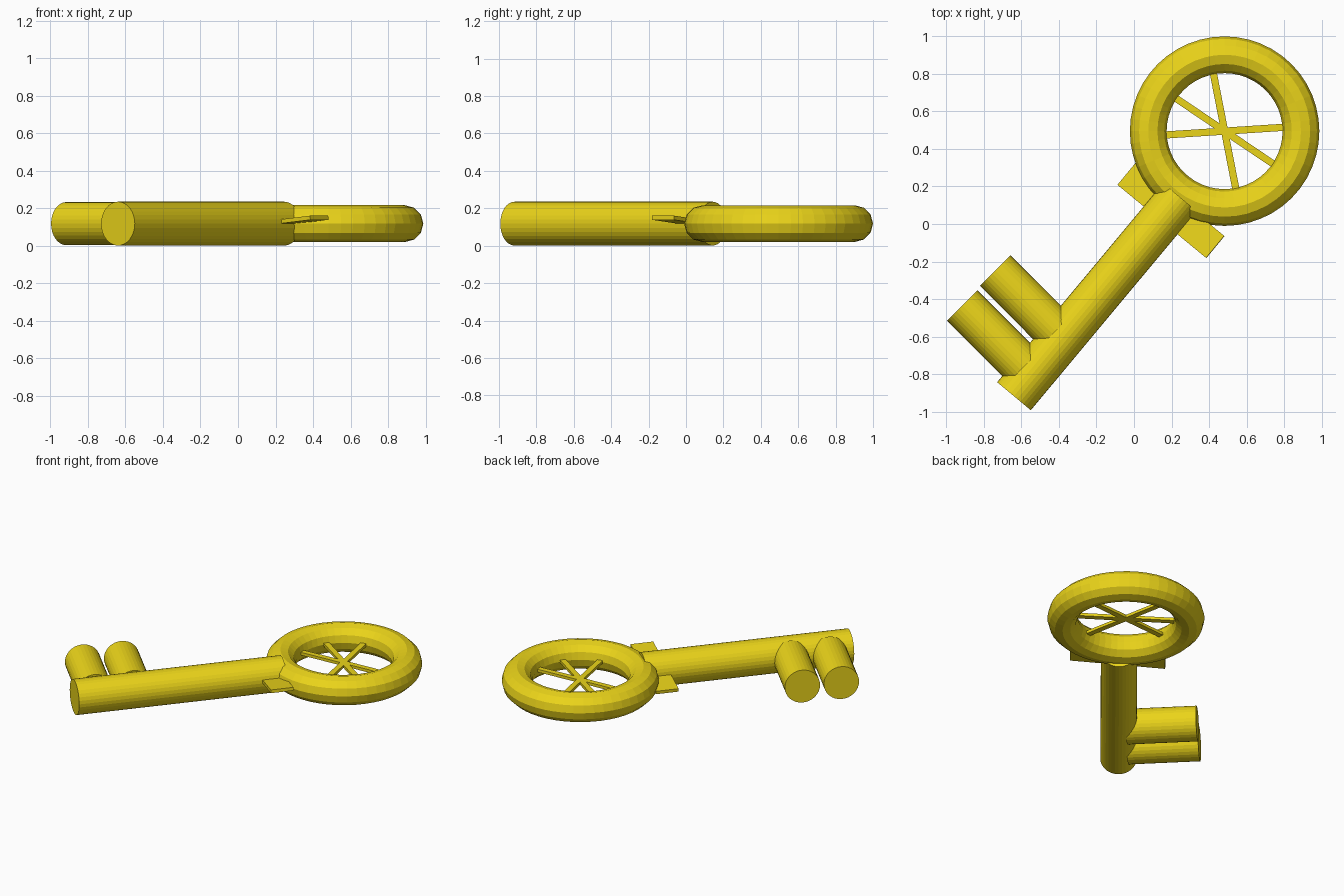
import bpy
import math
from mathutils import Vector

if "Cube" in bpy.data.objects:
    bpy.data.objects.remove(bpy.data.objects["Cube"])

gold = bpy.data.materials.new("gold")
gold.diffuse_color = (0.83, 0.66, 0.01, 1)
gold.use_nodes = True
gold.node_tree.nodes["Principled BSDF"].inputs["Base Color"].default_value = gold.diffuse_color
Z = 0.118
RING = Vector((0.483, 0.495, Z))


def finish(name):
    ob = bpy.context.object
    ob.name = name
    ob.data.materials.append(gold)
    return ob


def rod(name, a, b, radius):
    """Horizontal cylinder between two plan points."""
    a, b = Vector((*a, Z)), Vector((*b, Z))
    d = b - a
    bpy.ops.mesh.primitive_cylinder_add(
        vertices=32, radius=radius, depth=d.length, location=(a + b) / 2,
        rotation=d.to_track_quat('Z', 'Y').to_euler())
    return finish(name)


def bar(name, center, size, angle, tilt=0):
    """Flat box turned in plan, tilted about its short axis."""
    bpy.ops.mesh.primitive_cube_add(
        size=1, location=center,
        rotation=(0, math.radians(tilt), math.radians(angle)))
    ob = finish(name)
    ob.scale = size
    return ob


# Ring handle
bpy.ops.mesh.primitive_torus_add(
    location=RING, major_radius=0.407, minor_radius=0.098,
    major_segments=48, minor_segments=12)
finish("ring_handle")

# Spokes inside the ring
for i, angle in enumerate((3.7, -34, -79)):
    bar(f"spoke_{i + 1}", RING, (0.72, 0.038, 0.02), angle)

# Shaft and the two round teeth
rod("shaft", (-0.64, -0.918), (0.245, 0.143), 0.117)
rod("outer_tooth", (-0.915, -0.435), (-0.588, -0.763), 0.115)
rod("inner_tooth", (-0.74, -0.248), (-0.418, -0.571), 0.115)

# Slightly tilted collar plate where the shaft meets the ring
bar("collar_plate", (0.197, 0.072, 0.12), (0.615, 0.152, 0.022), -39.5, -5.5)
